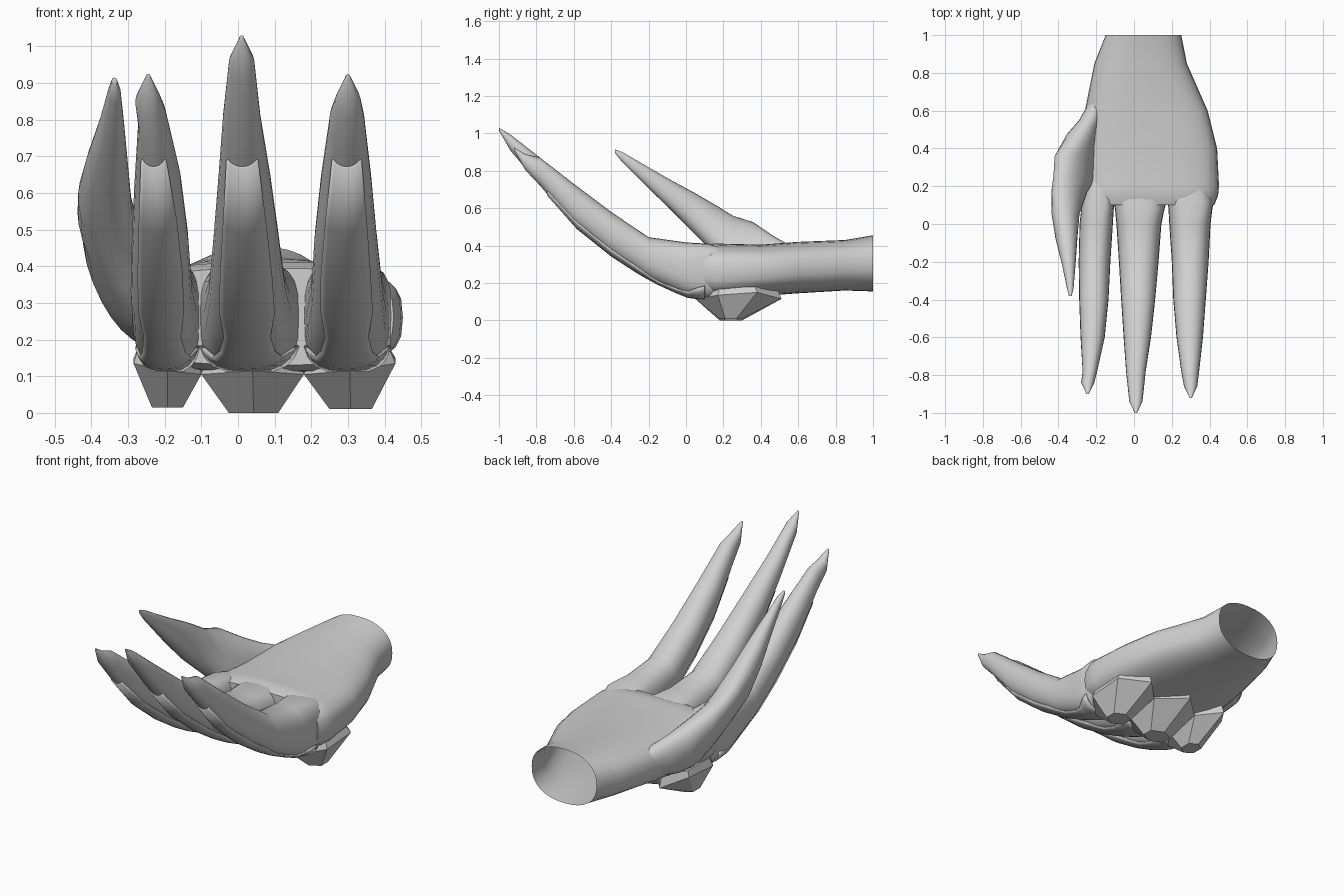
import bpy, bmesh
from math import sin, cos, pi, copysign

old = bpy.data.objects.get("Cube")
if old:
    bpy.data.objects.remove(old)

grey = bpy.data.materials.new("light grey")
grey.use_nodes = True
GREY = (0.63, 0.63, 0.63, 1)
grey.diffuse_color = GREY
grey.node_tree.nodes["Principled BSDF"].inputs["Base Color"].default_value = GREY


def finish(bm, name, angle, closed=True):
    if closed:
        bmesh.ops.recalc_face_normals(bm, faces=bm.faces)
    me = bpy.data.meshes.new(name)
    bm.to_mesh(me)
    bm.free()
    me.materials.append(grey)
    ob = bpy.data.objects.new(name, me)
    bpy.context.collection.objects.link(ob)
    bpy.ops.object.select_all(action='DESELECT')
    ob.select_set(True)
    bpy.context.view_layer.objects.active = ob
    bpy.ops.object.shade_smooth_by_angle(angle=angle * pi / 180)
    return ob


def slice_point(row, a, power, grow=1.0):
    """Point on a rounded cross-section: row is y, x0, x1, z0, z1, shear."""
    y, x0, x1, z0, z1 = row[:5]
    shear = row[5] if len(row) > 5 else 0
    c, s = cos(a), sin(a)
    u = copysign(abs(c) ** (2 / power), c) * grow
    v = copysign(abs(s) ** (2 / power), s) * grow
    dz = v * (z1 - z0) / 2
    return ((x0 + x1) / 2 + u * (x1 - x0) / 2 + shear * dz, y, (z0 + z1) / 2 + dz)


def round_section(y):
    return 2.2


def finger_section(y):
    # Boxier towards the root so the fingers merge into the palm
    return 2.2 + 5 * max(0, y + .1)


def palm_section(y):
    # Round at the wrist, flatter at the knuckles
    return 2.3 + .9 * (1 - y)


def loft(name, rows, section, sides=24, open_start=False):
    bm = bmesh.new()
    rings = [[bm.verts.new(slice_point(r, 2 * pi * i / sides, section(r[0])))
              for i in range(sides)] for r in rows]
    for a, b in zip(rings, rings[1:]):
        for i in range(sides):
            j = (i + 1) % sides
            bm.faces.new((a[i], a[j], b[j], b[i]))
    if not open_start:
        bm.faces.new(rings[0])
    bm.faces.new(rings[-1])
    return finish(bm, name, 50)


def row_at(rows, y):
    for a, b in zip(rows, rows[1:]):
        if b[0] <= y <= a[0]:
            t = (a[0] - y) / (a[0] - b[0])
            return [p + (q - p) * t for p, q in zip(a, b)]


# Palm and open wrist
loft("palm", [(1.0, -.15, .25, .155, .455), (.85, -.21, .28, .16, .43),
              (.6, -.26, .39, .145, .42), (.4, -.275, .44, .13, .405),
              (.2, -.29, .45, .11, .41), (.15, -.287, .445, .113, .412),
              (.1, -.275, .425, .13, .395)],
     palm_section, sides=32, open_start=True)

# Finger heights along y, shared by all three fingers
HEIGHTS = [(.3, .17, .36), (.12, .115, .41), (0, .13, .417), (-.2, .22, .445),
           (-.4, .35, .58), (-.6, .51, .73), (-.78, .72, .87)]


def finger(name, spans, tip):
    rows = [(y, a, b, z0, z1) for (y, z0, z1), (a, b) in zip(HEIGHTS, spans)]
    x, y, z = tip
    rows.append((y + .06, x - .035, x + .035, z - .12, z - .035))
    rows.append((y, x - .006, x + .006, z - .015, z))
    loft(name, rows, finger_section)
    # Raised guard along the underside, flaring out at the knuckle
    bm = bmesh.new()
    grid = []
    for y, half in ((.1, 1.2), (.06, 1.05), (.01, .75), (-.05, .6), (-.15, .55),
                    (-.25, .75), (-.4, .8), (-.58, .8), (-.74, .75)):
        r = row_at(rows, y)
        grid.append([bm.verts.new(slice_point(r, -pi / 2 + half * (k / 4 - 1),
                                              finger_section(y), 1.03)) for k in range(9)])
    for a, b in zip(grid, grid[1:]):
        for k in range(8):
            bm.faces.new((a[k + 1], b[k + 1], b[k], a[k]))
    ob = finish(bm, name + "_guard", 50, closed=False)
    mod = ob.modifiers.new("thickness", 'SOLIDIFY')
    mod.thickness = .008
    mod.offset = 0


finger("right_finger", [(-.22, -.12), (-.275, -.105), (-.288, -.112), (-.293, -.125),
                        (-.29, -.135), (-.283, -.155), (-.272, -.195)], (-.245, -.9, .925))
finger("middle_finger", [(-.1, .165), (-.105, .17), (-.093, .145), (-.08, .13),
                         (-.068, .112), (-.055, .09), (-.042, .062)], (.01, -1, 1.03))
finger("left_finger", [(.19, .36), (.18, .42), (.187, .405), (.2, .395),
                       (.208, .38), (.225, .365), (.25, .345)], (.3, -.92, .925))

# Thumb, leaning out of the side of the palm
loft("thumb", [(.66, -.23, -.14, .24, .36, 0), (.55, -.29, -.17, .21, .405, -.1),
               (.47, -.355, -.19, .2, .45, -.2), (.36, -.395, -.205, .18, .525, -.4),
               (.25, -.4, -.225, .23, .56, -.42), (.17, -.425, -.26, .34, .61, -.32),
               (.05, -.435, -.29, .46, .68, -.1), (-.08, -.415, -.3, .59, .75, 0),
               (-.22, -.38, -.31, .725, .83, 0), (-.34, -.355, -.32, .845, .9, 0),
               (-.38, -.345, -.33, .895, .915, 0)], round_section)


# Faceted hexagonal knuckle pads under the palm, pointed front and back
def knuckle_pad(name, x0, x1, f0, f1, edge0, edge1, low):
    mid, fmid = (x0 + x1) / 2, (f0 + f1) / 2
    outline = [(x0, .17, edge0), (mid, .05, .115), (x1, .17, edge1),
               (x1, .38, edge1 + .015), (mid, .51, .115), (x0, .38, edge0 + .015)]
    bm = bmesh.new()
    top = [bm.verts.new((mid + (x - mid) * .85, .28 + (y - .28) * .9, .18))
           for x, y, z in outline]
    rim = [bm.verts.new(p) for p in outline]
    flat = [bm.verts.new((x, y, low)) for x, y in
            ((f0, .21), (fmid, .18), (f1, .21), (f1, .27), (fmid, .3), (f0, .27))]
    for a, b in ((top, rim), (rim, flat)):
        for i in range(6):
            j = (i + 1) % 6
            bm.faces.new((a[i], a[j], b[j], b[i]))
    bm.faces.new(flat)
    bm.faces.new(top)
    finish(bm, name, 20)


knuckle_pad("right_knuckle_pad", -.285, -.1, -.235, -.15, .135, .105, .015)
knuckle_pad("middle_knuckle_pad", -.1, .18, -.025, .11, .105, .105, 0)
knuckle_pad("left_knuckle_pad", .18, .43, .25, .365, .105, .135, .01)
